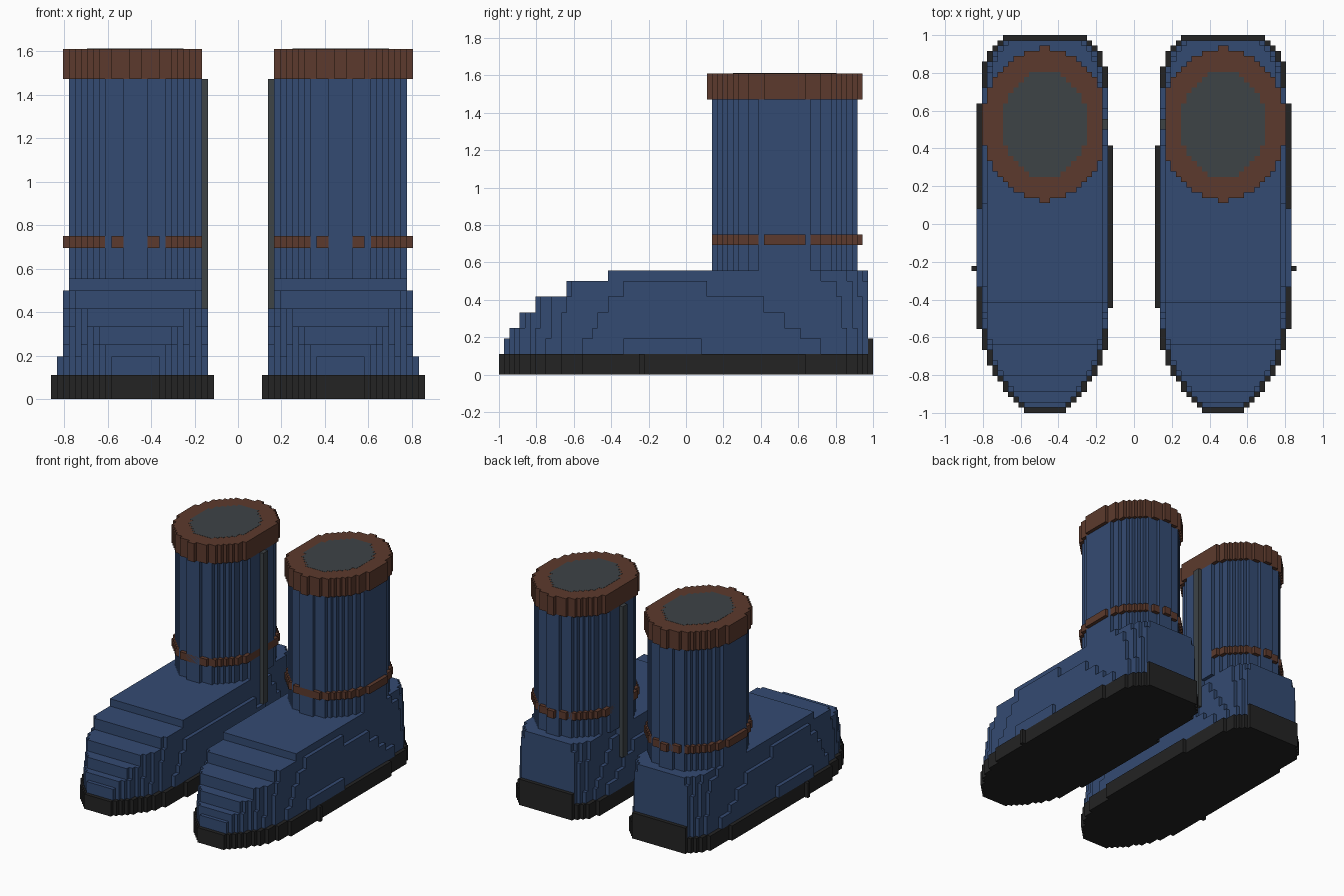
import bpy
import bmesh
import math

cube = bpy.data.objects.get("Cube")
if cube:
    bpy.data.objects.remove(cube, do_unlink=True)

U = 1 / 36  # edge of one block
CX, CY = 17, 19  # centre of the leg shaft, in blocks


def material(name, rgb):
    m = bpy.data.materials.new(name)
    m.use_nodes = True
    m.diffuse_color = (*rgb, 1)
    m.node_tree.nodes["Principled BSDF"].inputs["Base Color"].default_value = (*rgb, 1)
    return m


BLUE = material("denim blue", (0.034, 0.070, 0.170))
BROWN = material("leather brown", (0.107, 0.042, 0.026))
GRAY = material("slate gray", (0.047, 0.056, 0.062))
BLACK = material("rubber black", (0.017, 0.017, 0.017))


def prism(name, rows, z0, z1, mat):
    """Extrude a stepped outline given as (y, x_inner, x_outer) rows, mirrored to both feet."""
    right, left = [], []
    for y, a, b in rows:
        right += [(b, y), (b, y + 1)]
        left += [(a, y), (a, y + 1)]
    loop = right + left[::-1]
    # Keep only the corners of the stepped outline
    corners = []
    for i, p in enumerate(loop):
        q, r = loop[i - 1], loop[(i + 1) % len(loop)]
        if p != q and not (q[0] == p[0] == r[0]) and not (q[1] == p[1] == r[1]):
            corners.append(p)
        elif p == q and not (loop[i - 2][0] == p[0] == r[0]):
            corners.append(p)
    bm = bmesh.new()
    base = bm.faces.new([bm.verts.new((x * U, y * U, z0 * U)) for x, y in corners])
    top = bmesh.ops.extrude_face_region(bm, geom=[base])["geom"]
    bmesh.ops.translate(bm, vec=(0, 0, (z1 - z0) * U),
                        verts=[g for g in top if isinstance(g, bmesh.types.BMVert)])
    bmesh.ops.recalc_face_normals(bm, faces=bm.faces)
    me = bpy.data.meshes.new(name)
    bm.to_mesh(me)
    bm.free()
    me.materials.append(mat)
    ob = bpy.data.objects.new(name, me)
    bpy.context.collection.objects.link(ob)
    ob.modifiers.new("Mirror", "MIRROR").use_mirror_merge = False
    return ob


def box(name, x0, x1, y0, y1, z0, z1, mat):
    return prism(name, [(y, x0, x1) for y in range(y0, y1)], z0, z1, mat)


def ellipse(rx, ry, x_min=0, y_min=0):
    """Stepped ellipse rows around the shaft centre."""
    rows = []
    for y in range(CY - 16, CY + 16):
        t = (y + 0.5 - CY) / ry
        if abs(t) < 1 and y >= y_min:
            w = math.floor(rx * math.sqrt(1 - t * t) + 0.5)
            if w > 0:
                rows.append((y, max(x_min, CX - w), CX + w))
    return rows


# Footprint guide: y, inner x, outer x
GUIDE = [(-36, 13, 21), (-32, 9.6, 24.4), (-28, 7, 27), (-23, 5, 29),
         (-19, 4.6, 29.6), (-13, 4.4, 30), (12, 4.4, 30), (18, 4.6, 29.8),
         (24, 5, 29.4), (30, 5.4, 29), (33, 6.6, 27.5), (36, 9, 25)]


def footprint(y):
    for (y0, a0, b0), (y1, a1, b1) in zip(GUIDE, GUIDE[1:]):
        if y <= y1:
            t = (y - y0) / (y1 - y0)
            return a0 + (a1 - a0) * t, b0 + (b1 - b0) * t


def sole_rows():
    return [(y, *map(round, footprint(y + 0.5))) for y in range(-36, 36)]


# Sole, its small side nub and the raised heel plate
prism("sole", sole_rows(), 0, 4, BLACK)
box("sole_nub", 30, 31, -9, -8, 0, 4, BLACK)
box("heel_plate", 9, 25, 35, 36, 4, 7, BLACK)

# Foot layers: z0, z1, toe y, start and end of the widened side
LAYERS = [(4, 7, -35, -20, 26), (7, 9, -34, -18, 22), (9, 12, -32, -17, 19),
          (12, 15, -29, -15, 15), (15, 18, -23, -12, 4), (18, 20, -15, 0, 0)]
for i, (z0, z1, toe, wide0, wide1) in enumerate(LAYERS):
    rows = []
    for y in range(toe, 35):
        a, b = footprint(y + 0.5)
        inset = 1 + 0.15 * i
        wide = wide0 <= y < wide1
        bulge = i == 0 and -12 <= y < 3
        inner = 5 if wide and i < 4 else max(6, round(a + inset))
        outer = 30 if bulge else 29 if wide else min(28, round(b - inset))
        rows.append((y, inner, outer))
    prism(f"foot_layer_{i + 1}", rows, z0, z1, BLUE)

# Leg shaft with strap, cuff and opening
prism("shaft", ellipse(11.2, 13.72), 20, 53, BLUE)
prism("ankle_strap", ellipse(11.97, 14.55, 6, 5), 25, 27, BROWN)
prism("cuff", ellipse(11.97, 14.55, 6), 53, 58, BROWN)
prism("leg_opening", ellipse(8.2, 10.1), 57.9, 58.05, GRAY)

# Zip strip on the inner side
box("inner_zip", 5, 6, 18, 20, 12, 53, GRAY)
